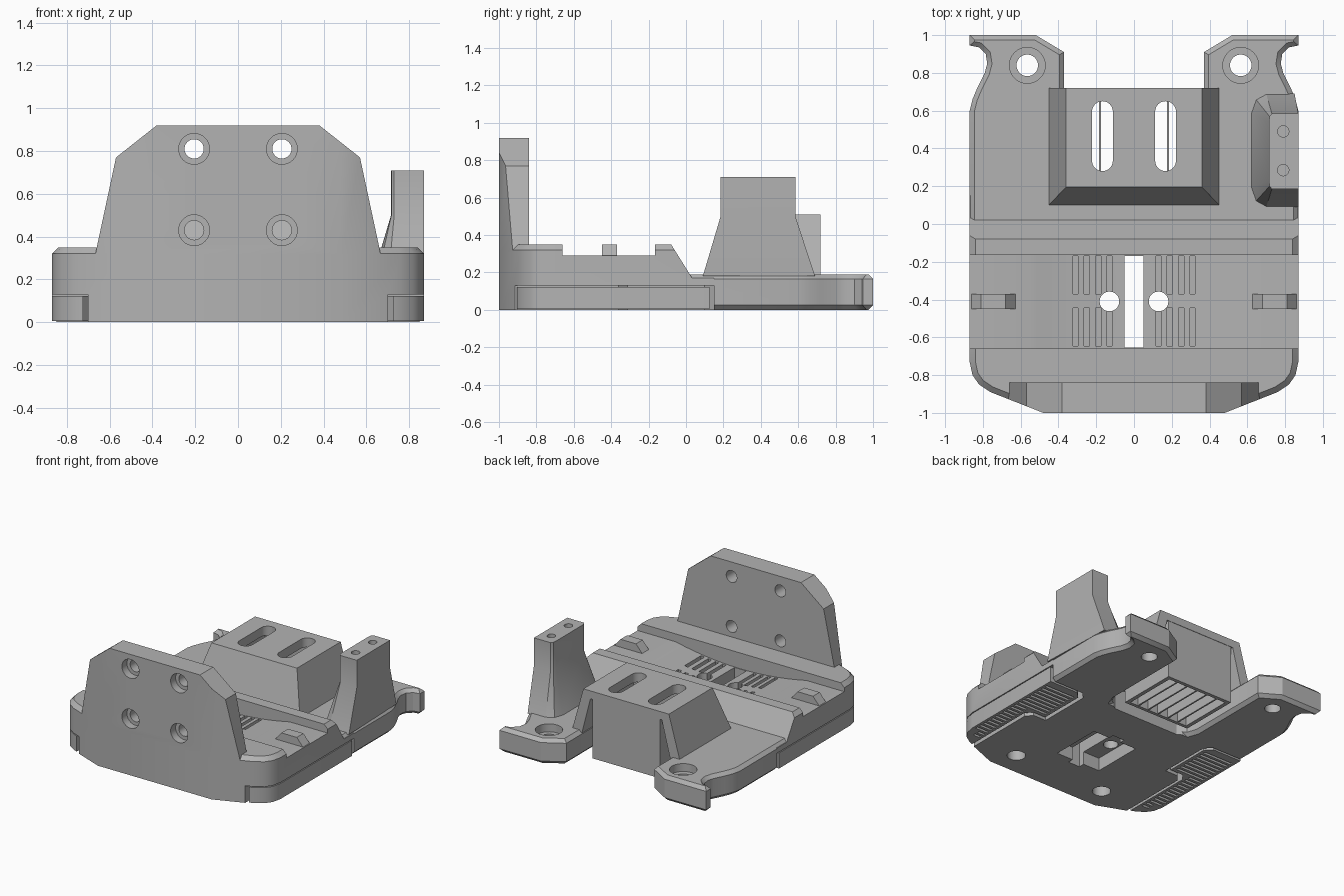
import bpy
import bmesh
from math import cos, sin, pi

if "Cube" in bpy.data.objects:
    bpy.data.objects.remove(bpy.data.objects["Cube"])

grey = bpy.data.materials.new("matte grey")
grey.use_nodes = True
grey.diffuse_color = (0.45, 0.45, 0.45, 1)
grey.node_tree.nodes["Principled BSDF"].inputs["Base Color"].default_value = (0.45, 0.45, 0.45, 1)


def finish(name, bm):
    bmesh.ops.recalc_face_normals(bm, faces=bm.faces)
    mesh = bpy.data.meshes.new(name)
    bm.to_mesh(mesh)
    bm.free()
    mesh.materials.append(grey)
    obj = bpy.data.objects.new(name, mesh)
    bpy.context.collection.objects.link(obj)
    return obj


def add_loft(bm, rings):
    loops = [[bm.verts.new(p) for p in ring] for ring in rings]
    n = len(loops[0])
    for low, high in zip(loops, loops[1:]):
        for i in range(n):
            j = (i + 1) % n
            bm.faces.new((low[i], low[j], high[j], high[i]))
    bm.faces.new(loops[0])
    bm.faces.new(loops[-1])


def place(u, v, w, axis):
    return {"x": (w, u, v), "y": (u, w, v), "z": (u, v, w)}[axis]


def solid(name, *pieces):
    """Each piece is (outline, axis, start, end)."""
    bm = bmesh.new()
    for pts, axis, a, b in pieces:
        add_loft(bm, [[place(u, v, w, axis) for u, v in pts] for w in (a, b)])
    return finish(name, bm)


def loft(name, *levels):
    bm = bmesh.new()
    add_loft(bm, [[(x, y, z) for x, y in pts] for pts, z in levels])
    return finish(name, bm)


def rect(u0, u1, v0, v1):
    return [(u0, v0), (u1, v0), (u1, v1), (u0, v1)]


def circle(u, v, r, n=32):
    return [(u + r * cos(2 * pi * i / n), v + r * sin(2 * pi * i / n)) for i in range(n)]


def mirrored(half):
    return half + [(-u, v) for u, v in reversed(half)]


def boolean(obj, cutter, op="DIFFERENCE"):
    mod = obj.modifiers.new("cut", "BOOLEAN")
    mod.object, mod.operation, mod.solver = cutter, op, "EXACT"
    bpy.context.view_layer.objects.active = obj
    bpy.ops.object.modifier_apply(modifier=mod.name)


def cut(objs, *pieces, op="DIFFERENCE"):
    cutter = solid("cutter", *pieces)
    for obj in objs:
        boolean(obj, cutter, op)
    bpy.data.objects.remove(cutter)


def chamfered(name, pts, height, size, bottom=False):
    """Upright prism with a chamfered rim."""
    bm = bmesh.new()
    low = size if bottom else 0
    add_loft(bm, [[(x, y, z) for x, y in pts] for z in (low, height - size)])
    bmesh.ops.recalc_face_normals(bm, faces=bm.faces)
    ends = [(f, f.normal.z) for f in bm.faces if abs(f.normal.z) > 0.9]
    for face, nz in ends:
        if nz > 0 or bottom:
            bmesh.ops.inset_region(bm, faces=[face], thickness=size, use_even_offset=True)
            bmesh.ops.translate(bm, verts=face.verts, vec=(0, 0, size if nz > 0 else -size))
    return finish(name, bm)


# Plan outline shared by the whole base
plan = mirrored([(0.48, -1), (0.76, -0.89), (0.82, -0.85), (0.855, -0.8), (0.87, -0.73),
                 (0.87, 0.6), (0.855, 0.66), (0.83, 0.72), (0.79, 0.8), (0.777, 0.85),
                 (0.785, 0.9), (0.82, 0.935), (0.87, 0.945), (0.87, 1), (0.52, 1),
                 (0.37, 0.91), (0.37, 0.24), (0.345, 0.17), (0.28, 0.13)])

# Front body with its cross bay and sloped back
front = chamfered("front_body", plan, 0.35, 0.03)
cut([front], ([(-0.111, 0.4), (0.033, 0.17), (0.15, 0.17), (0.15, -0.1),
               (1.2, -0.1), (1.2, 0.4)], "x", -1.2, 1.2))
steps = [0.55 * i / 12 for i in range(-12, 13)]
bay = [(-1, 0.5), (-1, 0.29)] + [(x, 0.23 + 0.06 * (x / 0.55) ** 2) for x in steps]
cut([front], (bay + [(1, 0.29), (1, 0.5)], "y", -0.66, -0.165))

# Vent grooves in the bay, centre slot, screw holes and under-pocket
cut([front], *[(rect(s * x - 0.014, s * x + 0.014, y, y + 0.2), "z", 0.18, 0.4)
               for s in (-1, 1) for x in (0.13, 0.19, 0.25, 0.31) for y in (-0.645, -0.37)])
cut([front], (rect(-0.05, 0.05, -0.655, -0.17), "z", -0.1, 0.4))
cut([front], (rect(-0.19, 0.19, -0.61, -0.21), "z", -0.1, 0.1))
cut([front], *[(circle(s * 0.13, -0.41, 0.052), "z", -0.1, 0.4) for s in (-1, 1)])
cut([front], *[(circle(s * 0.39, -0.82, 0.065), "z", -0.1, 0.12) for s in (-1, 1)])

# Rear deck with two arms and counterbored holes
deck = chamfered("rear_deck", plan, 0.19, 0.025, bottom=True)
cut([deck], (rect(-1.2, 1.2, -1.2, 0.01), "z", -0.2, 0.5))
for r, z in ((0.057, -0.1), (0.095, 0.13)):
    cut([deck], *[(circle(s * 0.565, 0.84, r), "z", z, 0.4) for s in (-1, 1)])


# Grip pads set in recesses under both sides
def pad_outline(s, gap):
    pts = [(0.70, -0.95), (0.70, -0.36), (0.66, -0.31), (0.55, -0.31), (0.55, 0.1), (0.6, 0.15)]
    return [(s * (x + gap), y + (gap if y < 0 else -gap)) for x, y in pts] + [
        (s, 0.15 - gap), (s, -0.95 + gap)]


for s, side in ((1, "left"), (-1, "right")):
    cut([front, deck], (pad_outline(s, 0), "z", -0.1, 0.13))
    pad = solid(side + "_grip_pad", (pad_outline(s, 0.025), "z", 0.005, 0.123))
    cut([pad], (plan, "z", -0.5, 0.5), op="INTERSECT")
    grooves = []
    for i in range(21):
        y = -0.8 + 0.042 * i
        inner, outer = (0.745 if y < -0.27 else 0.6), (0.8 if y < -0.75 else 0.85)
        grooves.append((rect(*sorted((s * inner, s * outer)), y, y + 0.021), "z", -0.1, 0.04))
    cut([pad], *grooves)
    # Small raised stops at the ends of the bay
    solid(side + "_stop", ([(s * 0.87, 0.28), (s * 0.81, 0.35), (s * 0.68, 0.35),
                            (s * 0.62, 0.28)], "y", -0.45, -0.37))

# Upright front plate with four counterbored holes
plate = solid("front_plate", (mirrored([(0.668, 0.31), (0.66, 0.35), (0.57, 0.77), (0.38, 0.92)]),
                              "y", -1.1, -0.84))
cut([plate], (plan, "z", -0.5, 1.5), op="INTERSECT")
spots = [(x, z) for x in (-0.205, 0.205) for z in (0.43, 0.81)]
for r, depth in ((0.045, -0.7), (0.072, -0.94)):
    cut([plate], *[(circle(x, z, r), "y", -1.2, depth) for x, z in spots])

# Tapered hollow housing between the arms
housing = loft("housing_shell", (rect(-0.456, 0.456, 0.095, 0.72), 0.17),
               (rect(-0.36, 0.36, 0.195, 0.72), 0.51))
hollow = loft("hollow", (rect(-0.39, 0.39, 0.165, 0.8), 0.1), (rect(-0.30, 0.30, 0.25, 0.8), 0.45))
boolean(housing, hollow)
bpy.data.objects.remove(hollow)
box = solid("inner_box", (rect(-0.285, 0.285, 0.24, 0.717), "z", 0, 0.46))
cut([box], (rect(-0.255, 0.255, 0.265, 0.69), "z", -0.1, 0.44))


def slot(x):
    arc = [(0.055 * cos(pi * i / 16), 0.055 * sin(pi * i / 16)) for i in range(17)]
    return [(x + u, 0.595 + v) for u, v in arc] + [(x - u, 0.335 - v) for u, v in arc]


cut([housing, box], *[(slot(x), "z", 0.4, 0.6) for x in (-0.167, 0.167)])
solid("grille_blades", *[(rect(x - 0.006, x + 0.006, 0.25, 0.7), "z", 0.003, 0.09)
                         for x in (-0.18, -0.09, 0, 0.09, 0.18)])

# Side post with two screw holes in its top
foot = [(0.62, 0.19), (0.645, 0.12), (0.7, 0.09), (0.87, 0.09),
        (0.85, 0.69), (0.7, 0.69), (0.645, 0.66), (0.62, 0.59)]
neck = [(0.715, 0.23), (0.717, 0.2), (0.73, 0.185), (0.87, 0.185),
        (0.87, 0.585), (0.73, 0.585), (0.717, 0.57), (0.715, 0.54)]
post = loft("side_post", (foot, 0.18), (neck, 0.5), (neck, 0.71))
cut([post], *[(circle(0.79, y, 0.03, 24), "z", 0.55, 0.8) for y in (0.285, 0.49)])

# Smooth the round walls and keep the edges sharp
bpy.ops.object.select_all(action="DESELECT")
for obj in bpy.context.collection.objects:
    if obj.type == "MESH" and grey.name in obj.data.materials:
        obj.select_set(True)
        bpy.context.view_layer.objects.active = obj
bpy.ops.object.shade_smooth_by_angle(angle=pi / 7)
